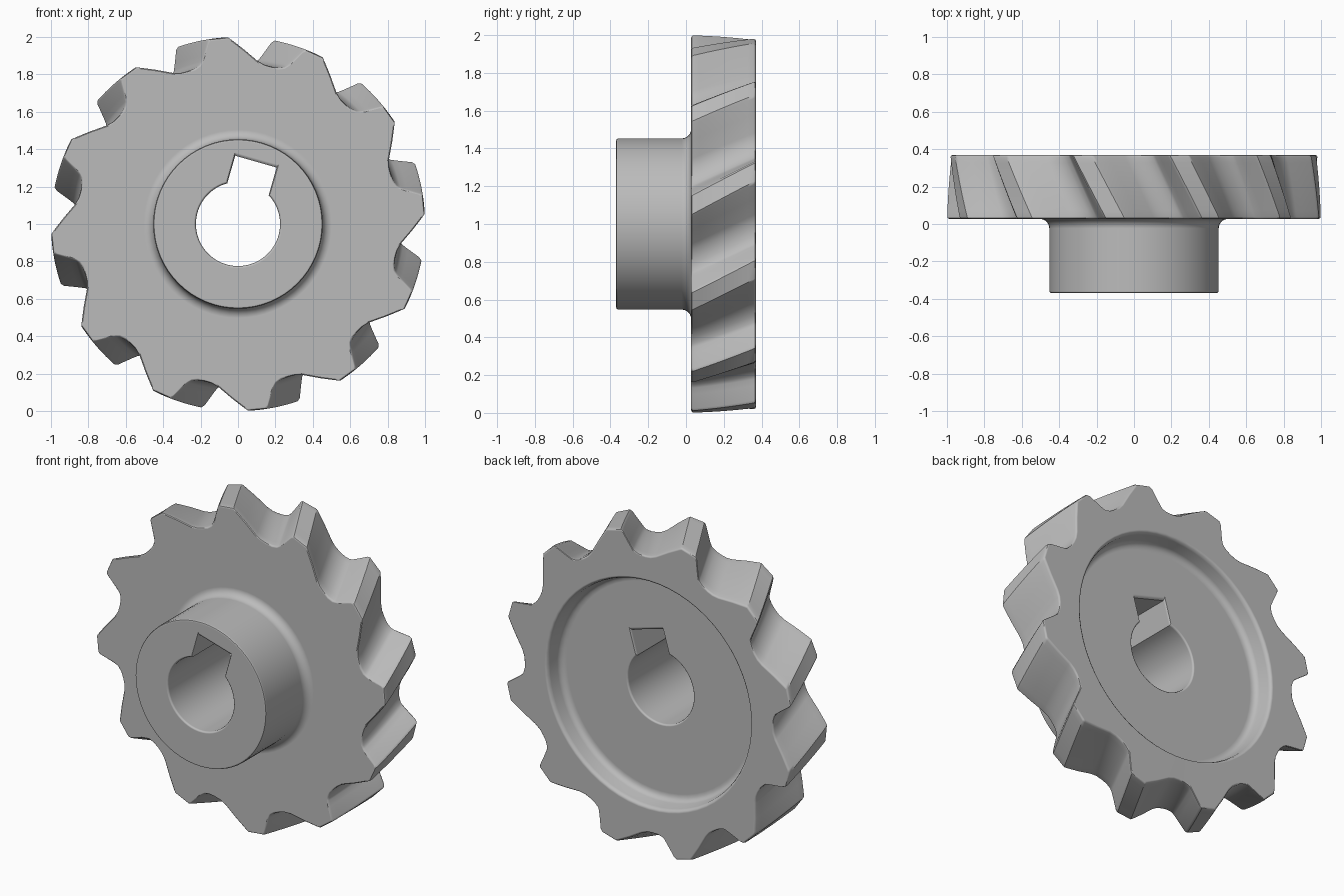
import bpy, bmesh, math
from math import radians, sin, cos, asin, degrees

TEETH = 12
CENTRE_Z = 1.0
cube = bpy.data.objects.get("Cube")
if cube:
    bpy.data.objects.remove(cube, do_unlink=True)

steel = bpy.data.materials.new("grey_steel")
steel.use_nodes = True
steel.diffuse_color = (0.5, 0.5, 0.5, 1)
steel.node_tree.nodes["Principled BSDF"].inputs["Base Color"].default_value = (0.5, 0.5, 0.5, 1)


def loft(name, outline, sections):
    """Skin a polar outline (degrees, radius) through (y, scale, twist) sections and cap both ends."""
    bm = bmesh.new()
    rings = []
    for y, scale, twist in sections:
        rings.append([bm.verts.new((scale * r * cos(radians(a + twist)), y,
                                    CENTRE_Z + scale * r * sin(radians(a + twist))))
                      for a, r in outline])
    n = len(outline)
    for low, high in zip(rings, rings[1:]):
        for i in range(n):
            j = (i + 1) % n
            bm.faces.new((low[i], low[j], high[j], high[i]))
    bm.faces.new(rings[0])
    bm.faces.new(rings[-1])
    bmesh.ops.recalc_face_normals(bm, faces=bm.faces)
    mesh = bpy.data.meshes.new(name)
    bm.to_mesh(mesh)
    bm.free()
    mesh.materials.append(steel)
    obj = bpy.data.objects.new(name, mesh)
    bpy.context.collection.objects.link(obj)
    return obj


def lathe(name, profile, sides=64):
    circle = [(360 * i / sides, 1.0) for i in range(sides)]
    return loft(name, circle, [(y, r, 0) for r, y in profile])


def combine(target, tool, operation):
    """Apply a boolean and remove the helper object."""
    mod = target.modifiers.new(operation, 'BOOLEAN')
    mod.operation, mod.object, mod.solver = operation, tool, 'EXACT'
    bpy.context.view_layer.update()
    graph = bpy.context.evaluated_depsgraph_get()
    mesh = bpy.data.meshes.new_from_object(target.evaluated_get(graph))
    target.modifiers.clear()
    target.data = mesh
    bpy.data.objects.remove(tool, do_unlink=True)


# Toothed wheel: raked teeth with rounded valleys, twisted along the axis
tooth = [(73.3, .875), (75.5, .862), (78, .86), (80.5, .864), (83, .88),
         (88, .938), (92, .99), (92.8, 1.0), (98.5, 1.0), (99.2, .99), (101.3, .92), (102.4, .89)]
outline = [(a + 360 * k / TEETH, r) for k in range(TEETH) for a, r in tooth]
front, back, twist, soft = .027, .37, 10.5, .012
stations = [(front, .988), (front + .004, .996), (front + soft, 1)]
stations += [(front + (back - front) * t / 8, 1) for t in range(1, 8)]
stations += [(back - soft, 1), (back - .004, .996), (back, .988)]
wheel = loft("helical_toothed_wheel", outline,
             [(y, s, twist * (y - front) / (back - front)) for y, s in stations])

# Hub sleeve with a softened lip and a fillet into the wheel
fillet = [(.503 - .05 * cos(radians(a)), -.023 + .05 * sin(radians(a))) for a in range(0, 91, 15)]
hub = lathe("hub", [(.441, -.37), (.449, -.367), (.453, -.359)] + fillet + [(.503, .1)])
combine(wheel, hub, 'UNION')

# Dish in the back face with a rounded floor edge and rim
floor_y = .252
dish = lathe("dish_cutter", [(.645, floor_y), (.665, floor_y + .004), (.68, floor_y + .014),
                             (.69, floor_y + .032), (.698, .345), (.705, .361), (.718, .37), (.718, .45)])
combine(wheel, dish, 'DIFFERENCE')

# Through bore with a tilted keyway and softened mouths
bore_r, key_half, key_top, key_dir = .225, .115, .347, 74
gap = degrees(asin(key_half / bore_r))
steps = 48
bore = [(key_dir + gap + (360 - 2 * gap) * i / steps, bore_r) for i in range(steps + 1)]
corner = degrees(math.atan2(key_half, key_top))
bore += [(key_dir + s * corner, math.hypot(key_half, key_top)) for s in (-1, 1)]
cutter = loft("bore_cutter", bore, [(-.6, 1.05, 0), (-.37, 1.05, 0), (-.366, 1.02, 0), (-.358, 1, 0),
                                    (floor_y - .012, 1, 0), (floor_y - .004, 1.02, 0),
                                    (floor_y, 1.05, 0), (.6, 1.05, 0)])
combine(wheel, cutter, 'DIFFERENCE')

# Smooth shading with crisp edges and clean flat faces
bpy.ops.object.select_all(action='DESELECT')
wheel.select_set(True)
bpy.context.view_layer.objects.active = wheel
bpy.ops.object.shade_smooth_by_angle(angle=radians(35))
weighted = wheel.modifiers.new("flat_face_normals", 'WEIGHTED_NORMAL')
weighted.keep_sharp = True
weighted.weight = 100
